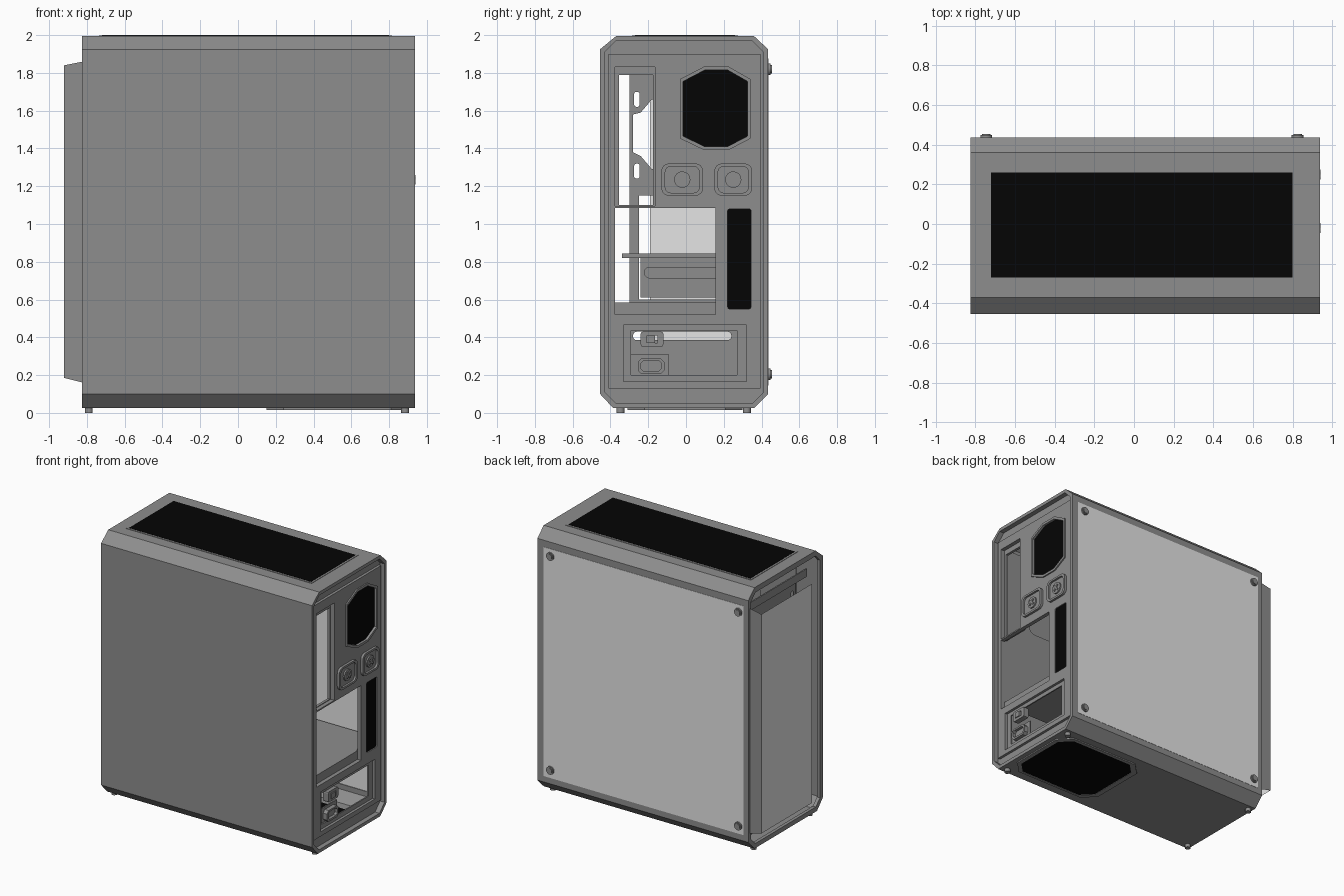
import bpy, bmesh, math
from mathutils import Matrix

if "Cube" in bpy.data.objects:
    bpy.data.objects.remove(bpy.data.objects["Cube"])


def material(name, v):
    m = bpy.data.materials.new(name)
    m.diffuse_color = (v, v, v, 1)
    m.use_nodes = True
    m.node_tree.nodes["Principled BSDF"].inputs["Base Color"].default_value = m.diffuse_color
    return m


BODY = material("mid grey metal", 0.27)
LIGHT = material("light grey panel", 0.78)
BLACK = material("black mesh", 0.0015)
AXES = {  # (u, v, depth) to world axes
    "x": Matrix(((0, 0, 1), (1, 0, 0), (0, 1, 0))).to_4x4(),
    "y": Matrix(((1, 0, 0), (0, 0, 1), (0, 1, 0))).to_4x4(),
    "z": Matrix.Identity(4),
}


def rect(u0, u1, v0, v1, r=0, n=6):
    """Rectangle outline; r rounds the corners, n=1 chamfers them."""
    if r == 0:
        return [(u0, v0), (u1, v0), (u1, v1), (u0, v1)]
    pts = []
    for cu, cv, a in ((u1 - r, v1 - r, 0), (u0 + r, v1 - r, 90), (u0 + r, v0 + r, 180), (u1 - r, v0 + r, 270)):
        for i in range(n + 1):
            t = math.radians(a + 90 * i / n)
            pts.append((cu + r * math.cos(t), cv + r * math.sin(t)))
    return pts


def disc(u, v, r, n=24):
    return [(u + r * math.cos(2 * math.pi * i / n), v + r * math.sin(2 * math.pi * i / n)) for i in range(n)]


def link(name, me, mat):
    me.materials.clear()
    me.materials.append(mat)
    ob = bpy.data.objects.new(name, me)
    bpy.context.collection.objects.link(ob)
    return ob


def plate(name, axis, lo, hi, outlines, mat):
    """Flat plate with holes, thick from lo to hi along an axis."""
    cu = bpy.data.curves.new(name, "CURVE")
    cu.dimensions, cu.fill_mode, cu.extrude = "2D", "BOTH", (hi - lo) / 2
    for pts in outlines:
        s = cu.splines.new("POLY")
        s.points.add(len(pts) - 1)
        for p, (u, v) in zip(s.points, pts):
            p.co = (u, v, 0, 1)
        s.use_cyclic_u = True
    tmp = bpy.data.objects.new("tmp", cu)
    bpy.context.collection.objects.link(tmp)
    dg = bpy.context.evaluated_depsgraph_get()
    me = bpy.data.meshes.new_from_object(tmp.evaluated_get(dg))
    bpy.data.objects.remove(tmp)
    bm = bmesh.new()
    bm.from_mesh(me)
    bmesh.ops.remove_doubles(bm, verts=bm.verts, dist=1e-5)
    bm.transform(AXES[axis] @ Matrix.Translation((0, 0, (lo + hi) / 2)))
    bmesh.ops.recalc_face_normals(bm, faces=bm.faces)
    for f in bm.faces:
        f.smooth = False
    bm.to_mesh(me)
    bm.free()
    return link(name, me, mat)


def sheet(name, verts, faces, mat):
    me = bpy.data.meshes.new(name)
    me.from_pydata(verts, [], faces)
    return link(name, me, mat)


X0, X1 = -0.825, 0.937
PROFILE = [(.435, 1.925), (.36, 1.995), (-.37, 1.995), (-.455, 1.925),
           (-.455, .10), (-.385, .025), (.36, .025), (.435, .10)]

# Folded shell: roof, right side, floor and corner chamfers
n = len(PROFILE)
shell = sheet("shell", [(x, y, z) for x in (X0, X1) for y, z in PROFILE],
              [(i, i + 1, n + i + 1, n + i) for i in range(n - 1)], BODY)
if shell.data.polygons[1].normal.z < 0:
    shell.data.flip_normals()
mod = shell.modifiers.new("thickness", "SOLIDIFY")
mod.thickness, mod.offset = 0.015, -1

# Window side: frame, light panel and thumb screws
window = rect(-.785, .885, .145, 1.875)
plate("side_frame", "y", .42, .435, [rect(X0, X1, .10, 1.925), window], BODY)
plate("side_panel", "y", .425, .437, [window], LIGHT)
screws = []
for x in (-.745, .825):
    for z in (.205, 1.82):
        screws.append(plate("thumb_screw", "y", .43, .448, [disc(x, z, .03)], BODY))
        screws.append(plate("thumb_screw_cap", "y", .448, .455, [disc(x, z, .022)], BODY))

# Rims at both ends
rim_hole = rect(-.43, .41, .05, 1.97, .06, 1)
plate("rear_rim", "x", .89, X1, [PROFILE, rim_hole], BODY)
plate("front_rim", "x", X0, -.80, [PROFILE, rect(-.42, .40, .06, 1.955, .05, 1)], BODY)

# Rear wall with its openings
fan = [(-.015, 1.465), (.10, 1.41), (.22, 1.41), (.325, 1.465),
       (.325, 1.755), (.22, 1.815), (.10, 1.815), (-.015, 1.755)]
fan_rim = [(.155 + (y - .155) * 1.09, 1.6125 + (z - 1.6125) * 1.09) for y, z in fan]
ports = rect(-.375, -.165, 1.095, 1.83)
slots = rect(-.375, .155, .52, 1.085)
strip = rect(.22, .345, .55, 1.08, .012, 2)
supply = rect(-.29, .27, .20, .435)
plate("rear_wall", "x", .89, .90, [rect(-.44, .42, .04, 1.98, .055, 1), fan, ports, slots, strip, supply], BODY)
plate("rear_wall_face", "x", .90, .92,
      [rect(-.41, .395, .13, 1.90), fan, ports, slots, strip, rect(-.33, .32, .165, .465)], BODY)
plate("rear_fan_frame", "x", .92, .93, [fan_rim, fan], BODY)
plate("rear_fan_mesh", "x", .90, .912, [fan], BLACK)
plate("rear_vent_mesh", "x", .90, .912, [strip], BLACK)
plate("port_frame", "x", .87, .89, [ports, rect(-.355, -.175, 1.10, 1.79)], BODY)
plate("slot_ledge", "x", .86, .89, [rect(-.375, .155, .52, .585)], BODY)

# Two round-cornered grommets with crossed slots
for y, w in ((-.02, .11), (.25, .10)):
    outer = rect(y - w, y + w, 1.15, 1.32, .04)
    plate("grommet", "x", .92, .923, [outer], BODY)
    plate("grommet_lip", "x", .92, .938, [outer, rect(y - w + .02, y + w - .02, 1.165, 1.305, .03)], BODY)
    plate("grommet_button", "x", .92, .934, [disc(y, 1.235, .043)], BODY)
    for s in (-1, 1):
        a, b = .02, .005
        plate("grommet_cross", "x", .93, .94,
              [[(y - a - b, 1.235 - s * (a - b)), (y - a + b, 1.235 - s * (a + b)),
                (y + a + b, 1.235 + s * (a - b)), (y + a - b, 1.235 + s * (a + b))]], BODY)

# Power inlet bracket with switch and socket
plate("power_bracket", "x", .88, .89, [rect(-.29, -.09, .20, .31)], BODY)
plate("power_switch", "x", .88, .922, [rect(-.24, -.12, .35, .43, .012, 2), rect(-.21, -.15, .37, .41)], BODY)
plate("power_rocker", "x", .885, .93, [rect(-.21, -.165, .37, .41)], BODY)
plate("power_socket", "x", .88, .922,
      [rect(-.255, -.115, .205, .29, .02, 1), rect(-.24, -.13, .22, .277, .015, 1)], BODY)
plate("power_socket_core", "x", .88, .90, [rect(-.24, -.13, .22, .277)], BODY)

# Roof and floor vents
plate("top_vent_frame", "z", 1.99, 1.998, [rect(-.735, .815, -.285, .275), rect(-.72, .80, -.27, .26)], BODY)
plate("top_vent_mesh", "z", 1.975, 2.0, [rect(-.72, .80, -.27, .26)], BLACK)
plate("floor_vent_frame", "z", .016, .03,
      [rect(.15, .90, -.31, .30, .09, 1), rect(.19, .87, -.29, .275, .08, 1)], BODY)
plate("floor_vent_mesh", "z", .019, .046, [rect(.19, .87, -.29, .275, .08, 1)], BLACK)
for x in (-.79, .885):
    for y in (-.347, .322):
        screws.append(plate("foot", "z", 0, .03, [disc(x, y, .021, 16)], BODY))

# Front: thin light panel standing proud, its side flap, and a bar behind it
a, b = .415, -.19
sheet("front_panel", [(-.92, a, .185), (-.92, b, .185), (-.92, b, 1.84), (-.92, a, 1.84)], [(0, 1, 2, 3)], LIGHT)
sheet("front_flap", [(-.92, a, .185), (-.82, a, .16), (-.82, a, 1.86), (-.92, a, 1.84)], [(3, 2, 1, 0)], BODY)
plate("front_bar", "x", -.80, -.79, [rect(-.30, .40, 1.82, 1.88)], BODY)

# Interior: tray, shroud, front bracket, drive plate
plate("board_tray", "y", -.392, -.382,
      [rect(-.65, .88, .58, 1.85), rect(.25, .65, 1.25, 1.65, .05), rect(-.35, -.25, .8, 1.6, .04)], BODY)
plate("shroud", "z", .565, .585, [rect(-.65, .88, -.38, .41)], BODY)
plate("front_bracket", "x", -.705, -.70,
      [rect(-.30, .38, .05, 1.80), rect(-.275, -.245, 1.62, 1.70, .014), rect(-.275, -.245, 1.24, 1.32, .014),
       [(-.28, 1.38), (-.24, 1.36), (-.18, 1.29), (.30, 1.29), (.30, 1.66), (-.18, 1.66), (-.24, 1.59), (-.28, 1.58)],
       rect(-.25, .30, .60, 1.15), rect(-.28, .24, .385, .43, .02)], BODY)
plate("drive_plate", "x", -.60, -.58,
      [rect(-.24, .36, .61, .84), rect(-.22, .32, .715, .77, .026)], BODY)
plate("drive_plate_back", "x", -.64, -.635, [rect(-.24, .36, .61, .84)], BODY)
plate("drive_plate_edge", "x", -.60, -.57, [rect(-.34, .36, .82, .845)], BODY)

# Smooth only the round parts, keeping their edges sharp
bpy.ops.object.select_all(action="DESELECT")
for ob in screws:
    ob.select_set(True)
bpy.context.view_layer.objects.active = screws[0]
bpy.ops.object.shade_smooth_by_angle(angle=math.radians(30))
